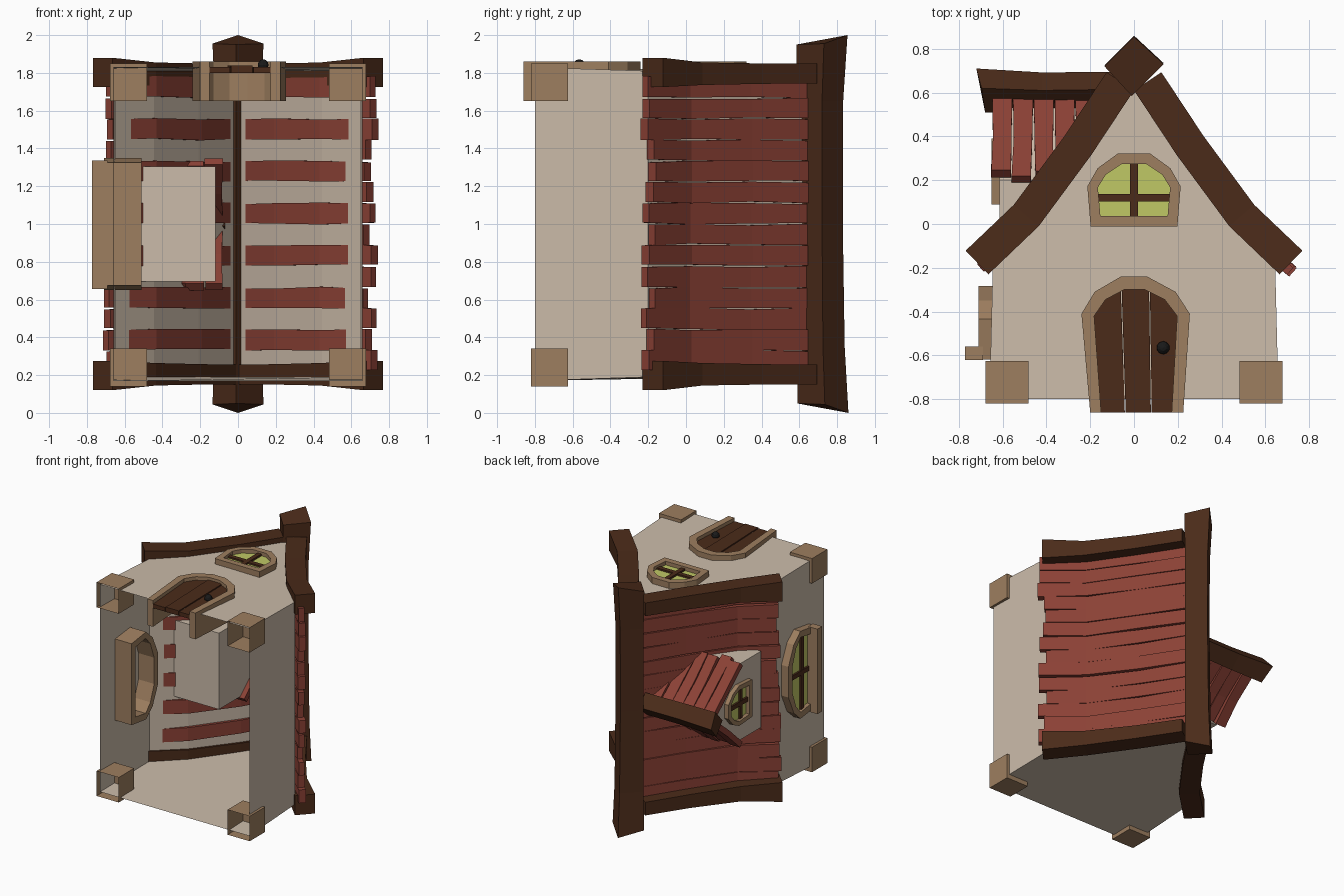
import bpy, bmesh, math, random
from mathutils import Vector

if "Cube" in bpy.data.objects:
    bpy.data.objects.remove(bpy.data.objects["Cube"])

random.seed(4)


def mat(name, c):
    m = bpy.data.materials.new(name)
    m.diffuse_color = (*c, 1)
    m.use_nodes = True
    m.node_tree.nodes["Principled BSDF"].inputs["Base Color"].default_value = m.diffuse_color
    return m


PLASTER = mat("plaster", (0.60, 0.50, 0.40))
DARK = mat("dark_wood", (0.07, 0.024, 0.010))
TAN = mat("tan_wood", (0.34, 0.21, 0.115))
RED = mat("red_wood", (0.26, 0.053, 0.036))
GLASS = mat("glass", (0.53, 0.58, 0.13))
BLACK = mat("black_iron", (0.01, 0.01, 0.01))


def make(name, bm, m):
    bmesh.ops.recalc_face_normals(bm, faces=bm.faces)
    me = bpy.data.meshes.new(name)
    bm.to_mesh(me)
    bm.free()
    me.materials.append(m)
    ob = bpy.data.objects.new(name, me)
    bpy.context.collection.objects.link(ob)
    return ob


def loft(bm, sections, cap=True, closed=False):
    """Skin a list of equal-length closed sections."""
    rows = [[bm.verts.new(p) for p in s] for s in sections]
    pairs = list(zip(rows, rows[1:])) + ([(rows[-1], rows[0])] if closed else [])
    for a, b in pairs:
        for i in range(len(a)):
            j = (i + 1) % len(a)
            bm.faces.new((a[i], a[j], b[j], b[i]))
    if cap and not closed:
        bm.faces.new(rows[0])
        bm.faces.new(rows[-1])
    return rows


def box(bm, a, b):
    loft(bm, [[(a[0], a[1], z), (b[0], a[1], z), (b[0], b[1], z), (a[0], b[1], z)]
              for z in (a[2], b[2])])


def strip(bm, path, lo, hi, w0, w1, place):
    """Board following a 2D path: lo/hi offsets along the normal, w0/w1 side edges."""
    pts = [Vector(p) for p in path]
    secs = []
    for i, p in enumerate(pts):
        t = (pts[min(i + 1, len(pts) - 1)] - pts[max(i - 1, 0)]).normalized()
        n = Vector((-t.y, t.x))
        a, b = p + n * lo[i], p + n * hi[i]
        secs.append([place(*a, w0[i]), place(*b, w0[i]), place(*b, w1[i]), place(*a, w1[i])])
    loft(bm, secs)


def ring(name, outer, inner, w0, w1, place, m, closed=True):
    """Frame between two outlines, extruded from w0 to w1."""
    bm = bmesh.new()
    loft(bm, [[place(*o, w0), place(*o, w1), place(*i, w1), place(*i, w0)]
              for o, i in zip(outer, inner)], closed=closed)
    make(name, bm, m)


def slab(bm, outline, w0, w1, place):
    loft(bm, [[place(*p, w) for p in outline] for w in (w0, w1)])


# Plaster shell, open underneath (house lies on its back: up is +y, front is +z)
ROOF = [(0, 0.61), (0.195, 0.315), (0.435, -0.01), (0.665, -0.23)]
half = [(0.66, -0.8), (0.645, -0.2), (0.445, 0.005), (0.21, 0.325)]
outline = half + [(0, 0.64)] + [(-x, y) for x, y in reversed(half)]
bm = bmesh.new()
rows = []
for z, s in ((0.17, 1), (1.83, -1)):
    rows.append([bm.verts.new((x, y, z + s * 0.02 * min(1, (y + 0.8) / 0.6))) for x, y in outline])
    bm.faces.new(rows[-1])
for i in range(len(outline) - 1):
    bm.faces.new((rows[0][i], rows[0][i + 1], rows[1][i + 1], rows[1][i]))
make("house_walls", bm, PLASTER)

# Corner footings, open underneath
for n, (sx, z0) in enumerate([(-1, 0.14), (1, 0.14), (-1, 1.65), (1, 1.65)]):
    bm = bmesh.new()
    box(bm, (sx * 0.58 - 0.098, -0.82, z0), (sx * 0.58 + 0.098, -0.625, z0 + 0.2))
    bm.normal_update()
    bmesh.ops.delete(bm, geom=[f for f in bm.faces if f.calc_center_median().y < -0.81],
                     context='FACES_ONLY')
    make(f"corner_footing_{n}", bm, TAN)

# Main roof planks and barge boards, both slopes
for s, side in ((-1, "left"), (1, "right")):
    place = lambda x, y, z, s=s: (s * x, y, z)
    bm = bmesh.new()
    N, Z0, Z1 = 14, 0.22, 1.78
    w = (Z1 - Z0) / N
    for k in range(N):
        end = random.uniform(-0.02, 0.05)
        path = ROOF[:3] + [(0.665 + end * 0.72, -0.215 - end * 0.69)]
        low = -0.004 if k % 2 else 0.02
        h = random.uniform(0.05, 0.072)
        a, b = Z0 + k * w, Z0 + (k + 1) * w
        j = lambda: random.uniform(-0.008, 0.003)
        strip(bm, path, [0.02, low, low, 0.012], [h, h, h - 0.005, h],
              [a - j() for _ in path], [b + j() for _ in path], place)
    make(f"roof_planks_{side}", bm, RED)
    for end, zc, d in (("back", 0.2, -1), ("front", 1.8, 1)):
        bm = bmesh.new()
        strip(bm, ROOF, [0] * 4, [0.15] * 4,
              [zc - d * q for q in (0.055, 0.058, 0.064, 0.075)],
              [zc + d * q for q in (0.05, 0.05, 0.055, 0.08)], place)
        make(f"barge_board_{end}_{side}", bm, DARK)


def diamond(cy, r):
    return [(0, cy + r), (r, cy + 0.01), (-0.01, cy - r), (-r, cy)]


# Sagging main ridge beam with slanted ends
bm = bmesh.new()
secs = []
for z, cy, r in ((0, 0.725, 0.135), (0.35, 0.715, 0.125), (1, 0.71, 0.12),
                 (1.65, 0.71, 0.122), (2, 0.72, 0.135)):
    e = 0.05 if z == 0 else -0.05 if z == 2 else 0
    secs.append([(x, y, z + e * k) for (x, y), k in zip(diamond(cy, r), (0, 0.9, 1, 0.9))])
loft(bm, secs)
make("ridge_beam", bm, DARK)

# Dormer walls
bm = bmesh.new()
loft(bm, [[(x, -0.07, 0.695), (x, 0.2, 0.695), (x, 0.54, 1), (x, 0.2, 1.305), (x, -0.07, 1.305)]
          for x in (-0.615, -0.12)])
make("dormer_walls", bm, PLASTER)

# Dormer roof planks
for s, side in ((-1, "back"), (1, "front")):
    place = lambda u, y, w, s=s: (w, y, 1 + s * u)
    bm = bmesh.new()
    for k in range(6):
        e = random.uniform(-0.02, 0.02)
        a = -0.65 + k * 0.095
        h = random.uniform(0.035, 0.05)
        strip(bm, [(0, 0.56), (0.16, 0.365), (0.31 + e * 0.6, 0.205 - e)], [0.0] * 3, [h] * 3,
              [a + 0.003, a + 0.006, a + random.uniform(-0.01, 0.01)],
              [a + 0.094, a + 0.09, a + random.uniform(0.08, 0.095)], place)
    make(f"dormer_planks_{side}", bm, RED)

# Dormer ridge beam
bm = bmesh.new()
loft(bm, [[(x + e * k, y, 1 + u) for (u, y), k in zip(diamond(cy, r), (0, 0.6, 1, 0.6))]
          for x, cy, r, e in ((-0.72, 0.61, 0.1, 0.04), (-0.42, 0.6, 0.092, 0), (-0.07, 0.605, 0.09, 0))])
make("dormer_ridge_beam", bm, DARK)

# Arched windows
ARCH = [(-0.93, -1), (-1, 0.1), (-0.78, 0.6), (-0.35, 1), (0.35, 1), (0.78, 0.6), (1, 0.1), (0.93, -1)]


def window(name, a, b, t, w0, w1, place):
    outer = [(u * a, v * b) for u, v in ARCH]
    inner = [(u * (a - t), v * (b - t)) for u, v in ARCH]
    ring(name + "_frame", outer, inner, w0, w1, place, TAN)
    bm = bmesh.new()
    slab(bm, inner, w1 - 0.04, w1 - 0.03, place)
    make(name + "_glass", bm, GLASS)
    bm = bmesh.new()
    q, h, c = 0.018, b - t, -0.035
    slab(bm, [(-q, -h), (q, -h), (q, h), (-q, h)], w1 - 0.045, w1 - 0.015, place)
    slab(bm, [(t - a, c - q), (a - t, c - q), (a - t, c + q), (t - a, c + q)],
         w1 - 0.045, w1 - 0.017, place)
    make(name + "_bars", bm, DARK)


window("front_window", 0.213, 0.166, 0.048, 1.66, 1.86, lambda u, v, w: (u, v + 0.155, w))
window("side_window", 0.35, 0.168, 0.05, 0.51, 0.71, lambda u, v, w: (-w, v - 0.45, 1 + u))
window("dormer_window", 0.16, 0.15, 0.035, 0.55, 0.65, lambda u, v, w: (-w, v + 0.24, 1 + u))

# Side window sill
bm = bmesh.new()
box(bm, (-0.772, -0.62, 0.655), (-0.69, -0.56, 1.335))
make("side_window_sill", bm, TAN)

# Door frame, three door planks and knob
outer = [(-0.2, -0.86), (-0.24, -0.41), (-0.18, -0.31), (-0.06, -0.24), (0.06, -0.24),
         (0.19, -0.31), (0.255, -0.41), (0.225, -0.86)]
inner = [(-0.15, -0.86), (-0.182, -0.42), (-0.13, -0.345), (-0.045, -0.3), (0.05, -0.3),
         (0.14, -0.345), (0.197, -0.42), (0.172, -0.86)]
flat = lambda u, v, w: (u, v, w)
ring("door_frame", outer, inner, 1.65, 1.86, flat, TAN, closed=False)
bm = bmesh.new()
slab(bm, inner[:3] + [(-0.06, -0.308), (-0.042, -0.86)], 1.80, 1.832, flat)
slab(bm, [(-0.038, -0.86), (-0.056, -0.306), (-0.045, -0.3), (0.05, -0.3), (0.069, -0.31), (0.077, -0.86)],
     1.80, 1.838, flat)
slab(bm, [(0.081, -0.86), (0.073, -0.312)] + inner[5:], 1.80, 1.832, flat)
make("door_planks", bm, DARK)
bm = bmesh.new()
bmesh.ops.create_uvsphere(bm, u_segments=10, v_segments=6, radius=0.03)
bmesh.ops.translate(bm, verts=bm.verts, vec=(0.133, -0.565, 1.842))
make("door_knob", bm, BLACK)
